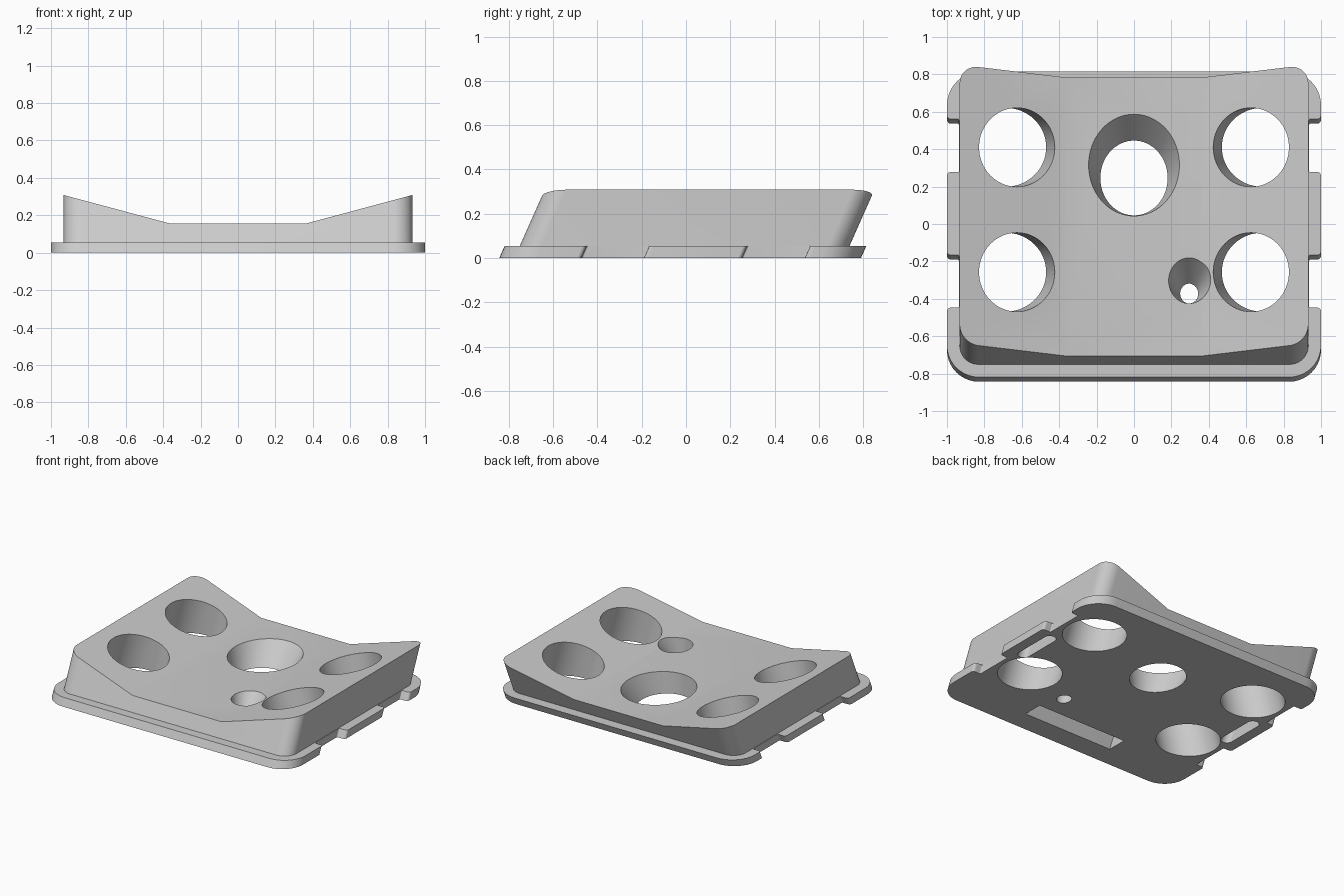
import bpy, bmesh, math
from mathutils import Vector

if "Cube" in bpy.data.objects:
    bpy.data.objects.remove(bpy.data.objects["Cube"])

SHEAR = 0.445            # the whole block leans back by this much per unit height
T15 = math.tan(math.radians(15))

grey = bpy.data.materials.new("plain_grey")
grey.diffuse_color = (0.6, 0.6, 0.6, 1)
grey.use_nodes = True
grey.node_tree.nodes["Principled BSDF"].inputs["Base Color"].default_value = grey.diffuse_color


def loft(name, rings):
    """Closed solid through a list of rings with equal point counts."""
    bm = bmesh.new()
    vs = [[bm.verts.new(p) for p in r] for r in rings]
    n = len(rings[0])
    for a, b in zip(vs, vs[1:]):
        for i in range(n):
            j = (i + 1) % n
            bm.faces.new((a[i], a[j], b[j], b[i]))
    bm.faces.new(vs[0][::-1])
    bm.faces.new(vs[-1])
    bmesh.ops.recalc_face_normals(bm, faces=bm.faces)
    me = bpy.data.meshes.new(name)
    bm.to_mesh(me)
    bm.free()
    ob = bpy.data.objects.new(name, me)
    bpy.context.collection.objects.link(ob)
    me.materials.append(grey)
    return ob


def rounded(corners, steps=10):
    """Outline with every (x, y, radius) corner filleted."""
    out = []
    for i, (x, y, r) in enumerate(corners):
        p = Vector((x, y))
        a = (Vector(corners[i - 1][:2]) - p).normalized()
        b = (Vector(corners[(i + 1) % len(corners)][:2]) - p).normalized()
        c = p + (a + b) * r               # all corners are square
        for k in range(steps + 1):
            t = k / steps * math.pi / 2
            out.append(c - b * r * math.cos(t) - a * r * math.sin(t))
    return out


def leaning_prism(name, outline, z0, z1):
    return loft(name, [[(p[0], p[1] + SHEAR * z, z) for p in outline] for z in (z0, z1)])


def ellipse(cx, cy, z, rx, ry, n=64):
    return [(cx + rx * math.cos(2 * math.pi * i / n),
             cy + ry * math.sin(2 * math.pi * i / n), z) for i in range(n)]


def combine(target, tool, op):
    m = target.modifiers.new(op, 'BOOLEAN')
    m.operation, m.object, m.solver = op, tool, 'EXACT'
    bpy.context.view_layer.objects.active = target
    bpy.ops.object.modifier_apply(modifier=m.name)
    bpy.data.objects.remove(tool)


# Raised block, trimmed to the dished top
block = leaning_prism("mounting_block", rounded([
    (-0.932, -0.775, 0.1), (0.932, -0.775, 0.1),
    (0.932, 0.714, 0.1), (-0.932, 0.714, 0.1)], 16), 0.03, 0.42)
dish = [(-1.2, 0.155 + T15 * 0.84), (-0.36, 0.155), (0.36, 0.155),
        (1.2, 0.155 + T15 * 0.84), (1.2, 0.8), (-1.2, 0.8)]
combine(block, loft("dish_cutter", [[(x, y, z) for x, z in dish] for y in (-1.5, 1.5)]),
        'DIFFERENCE')

# Base flange with two notches on each side
N = 0.936
right = [(1, -0.843, 0.17), (1, -0.472, 0.02), (N, -0.472, 0.008), (N, -0.19, 0.008),
         (1, -0.19, 0.02), (1, 0.253, 0.02), (N, 0.253, 0.008), (N, 0.537, 0.008),
         (1, 0.537, 0.02), (1, 0.79, 0.18)]
left = [(-x, y, r) for x, y, r in reversed(right)]
combine(block, leaning_prism("base_flange", rounded(right + left), 0, 0.055), 'UNION')

# Four round holes, square to the sloping wings
for s in (-1, 1):
    for y in (0.41, -0.2575):
        rings = [ellipse(s * (0.626 + (0.226 - z) * T15), y, z, 0.217, 0.211)
                 for z in (-0.1, 0.5)]
        combine(block, loft("wing_hole_cutter", rings), 'DIFFERENCE')


# Two leaning tapered holes in the flat middle
def taper_hole(x, y0, bottom, top):
    rings = []
    for z in (-0.05, 0.205):
        f = z / 0.155
        rx, ry = (b + (t - b) * f for b, t in zip(bottom, top))
        rings.append(ellipse(x, y0 + SHEAR * z, z, rx, ry))
    combine(block, loft("taper_cutter", rings), 'DIFFERENCE')


taper_hole(0, 0.246, (0.18, 0.2), (0.243, 0.272))
taper_hole(0.295, -0.372, (0.048, 0.053), (0.11, 0.122))

# Blind slots underneath, beside the middle tabs
for s in (-1, 1):
    x0, x1 = sorted((s * 0.838, s * 0.922))
    o = rounded([(x0, -0.13, 0.0419), (x1, -0.13, 0.0419),
                 (x1, 0.22, 0.0419), (x0, 0.22, 0.0419)])
    combine(block, leaning_prism("slot_cutter", o, -0.05, 0.1), 'DIFFERENCE')

# Wedge-shaped recess under the front edge
wedge = [(-0.463, -0.05), (-0.54, 0), (-0.645, 0.085), (-0.685, 0), (-0.708, -0.05)]
combine(block, loft("wedge_cutter", [[(x, y, z) for y, z in wedge] for x in (-0.365, 0.365)]),
        'DIFFERENCE')

# Smooth the curved walls, keep the edges crisp
bpy.ops.object.select_all(action='DESELECT')
block.select_set(True)
bpy.context.view_layer.objects.active = block
bpy.ops.object.shade_smooth_by_angle(angle=math.radians(25))
